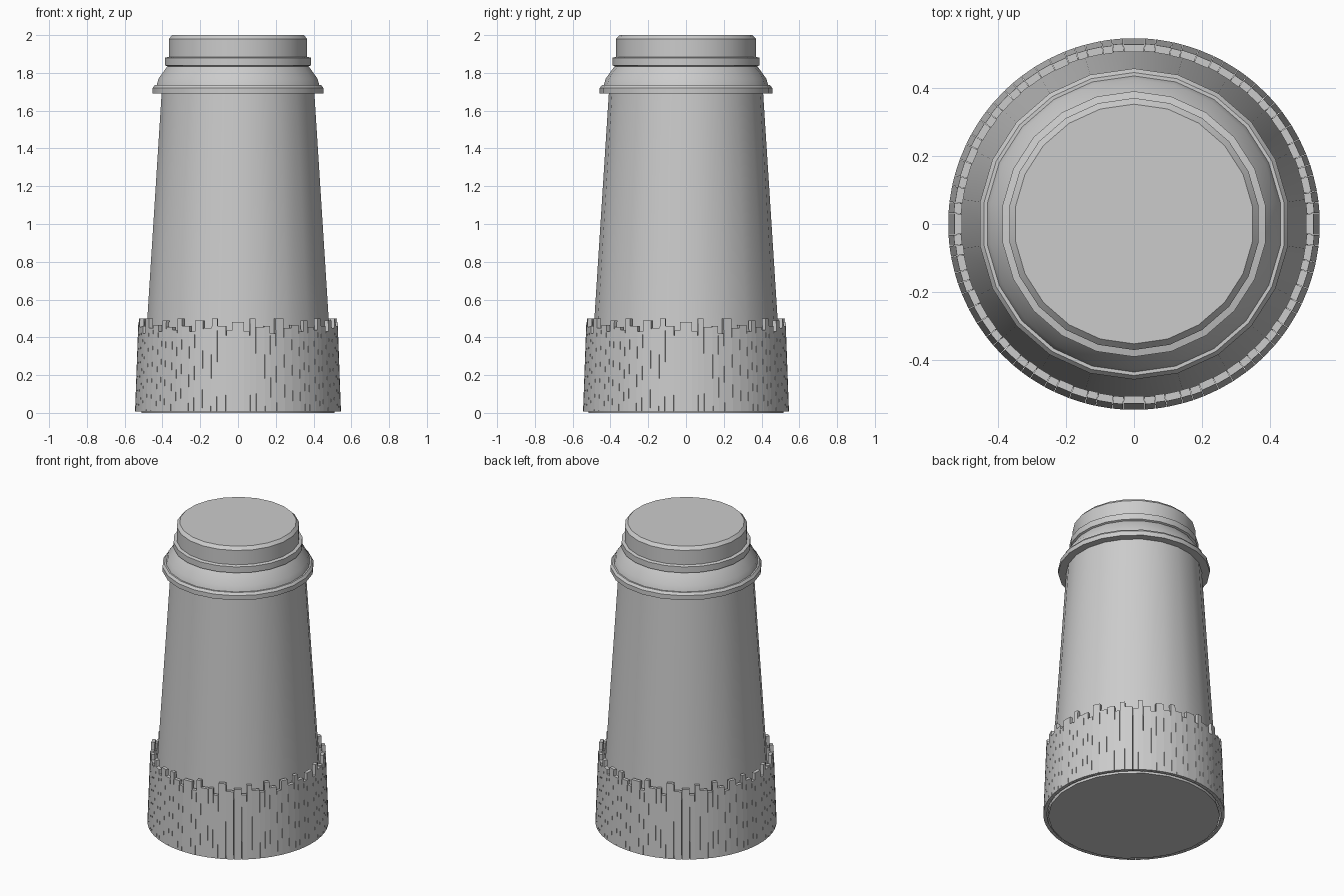
import bpy, bmesh, math, random

if "Cube" in bpy.data.objects:
    bpy.data.objects.remove(bpy.data.objects["Cube"])

SIDES = 22
random.seed(4)


def finish(name, bm, angle):
    bmesh.ops.recalc_face_normals(bm, faces=bm.faces)
    me = bpy.data.meshes.new(name)
    bm.to_mesh(me)
    bm.free()
    ob = bpy.data.objects.new(name, me)
    bpy.context.collection.objects.link(ob)
    bpy.ops.object.select_all(action='DESELECT')
    ob.select_set(True)
    bpy.context.view_layer.objects.active = ob
    bpy.ops.object.shade_smooth_by_angle(angle=math.radians(angle))
    return ob


def lathe(name, profile):
    """Closed solid of revolution from (radius, z) points."""
    bm = bmesh.new()
    rings = []
    for r, z in profile:
        ring = []
        for i in range(SIDES):
            a = 2 * math.pi * (i + 0.5) / SIDES
            ring.append(bm.verts.new((r * math.cos(a), r * math.sin(a), z)))
        rings.append(ring)
    for lo, hi in zip(rings, rings[1:]):
        for i in range(SIDES):
            j = (i + 1) % SIDES
            bm.faces.new((lo[i], lo[j], hi[j], hi[i]))
    bm.faces.new(rings[0])
    bm.faces.new(rings[-1])
    return finish(name, bm, 30)


# Tapered tower body
lathe("tower_body", [(0.517, 0.0), (0.408, 1.70)])

# Collar ring, sloped shoulder, upper band and bevelled cap
lathe("collar_and_cap", [
    (0.405, 1.69), (0.457, 1.69), (0.457, 1.72), (0.445, 1.735), (0.435, 1.735),
    (0.425, 1.77), (0.378, 1.835), (0.390, 1.84), (0.390, 1.88), (0.370, 1.885),
    (0.370, 1.98), (0.352, 2.0)])


# Ring of upright planks around the base, one quarter pattern repeated four times
def plank(bm, a0, a1, top, z0=0.008):
    def corner(r, a, z):
        return bm.verts.new((r * math.cos(a), r * math.sin(a), z))
    outer_top = 0.546 - 0.036 * top
    loops = []
    for z, ro in ((z0, 0.546), (top, outer_top)):
        ri = ro - 0.022
        loops.append([corner(ro, a0, z), corner(ro, a1, z),
                      corner(ri, a1, z), corner(ri, a0, z)])
    lo, hi = loops
    for i in range(4):
        j = (i + 1) % 4
        bm.faces.new((lo[i], lo[j], hi[j], hi[i]))
    bm.faces.new(lo)
    bm.faces.new(hi)


# Plank widths (relative) and top heights, starting at the middle of a side
pattern = [(4, .48), (2, .43), (2, .50), (3, .455), (2, .46), (2, .42), (3, .50),
           (3, .45), (3, .465), (2, .43), (2, .49), (3, .455), (2, .44), (2, .50),
           (3, .46), (2, .43), (3, .49), (3, .45), (2, .50), (3, .46), (2, .435)]
unit = math.pi / 2 / sum(w for w, h in pattern)
bm = bmesh.new()
for q in range(4):
    a = q * math.pi / 2 - 2 * unit
    for w, h in pattern:
        plank(bm, a + 0.0012, a + w * unit - 0.0012, h)
        a += w * unit
finish("base_planks", bm, 30)
